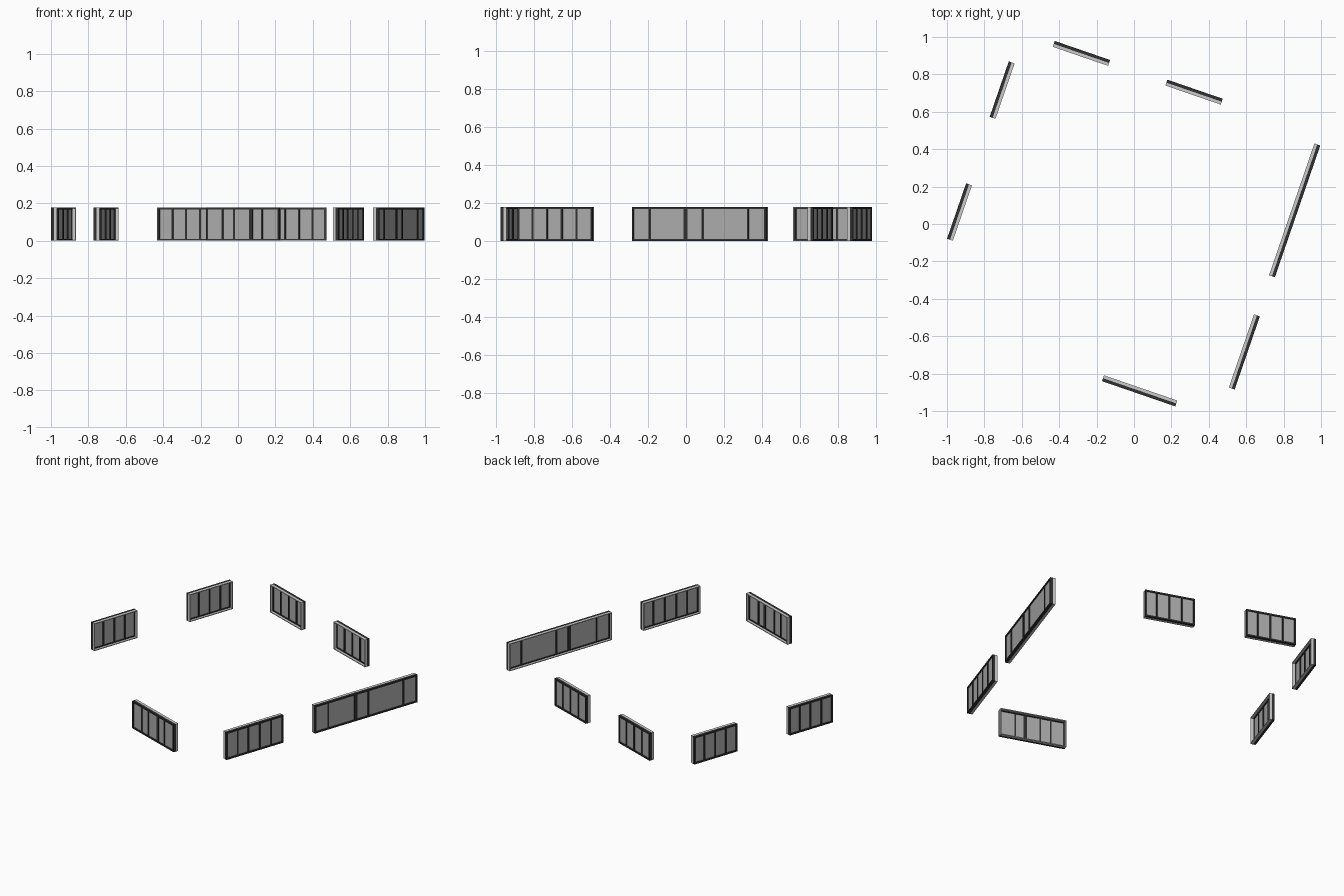
import bpy, bmesh
from math import radians
from mathutils import Matrix, Vector

if "Cube" in bpy.data.objects:
    bpy.data.objects.remove(bpy.data.objects["Cube"])

H = 0.178        # window height
T = 0.033        # total depth
BORDER = 0.010   # dark frame width
LINING = 0.005   # inner casing width
TILT = -19       # the whole plan is turned about z


def material(name, rgb):
    m = bpy.data.materials.new(name)
    m.diffuse_color = (*rgb, 1)
    m.use_nodes = True
    m.node_tree.nodes["Principled BSDF"].inputs["Base Color"].default_value = m.diffuse_color
    return m


DARK = material("dark_frame", (0.03, 0.03, 0.03))
GLASS = material("grey_glass", (0.40, 0.41, 0.40))


def finish(name, bm, xf, mat=None):
    me = bpy.data.meshes.new(name)
    bm.to_mesh(me)
    bm.free()
    ob = bpy.data.objects.new(name, me)
    ob.matrix_world = xf
    bpy.context.collection.objects.link(ob)
    if mat:
        me.materials.append(mat)


def box(bm, x0, x1, y0, y1, z0, z1):
    m = Matrix.Translation(((x0 + x1) / 2, (y0 + y1) / 2, (z0 + z1) / 2))
    m = m @ Matrix.Diagonal((x1 - x0, y1 - y0, z1 - z0, 1))
    bmesh.ops.create_cube(bm, size=1, matrix=m)


def ring(bm, length, border, y0, y1):
    # closed rectangular frame with an open middle
    def loop(d, y):
        a = length / 2 - d
        return [bm.verts.new(p) for p in
                ((-a, y, d), (a, y, d), (a, y, H - d), (-a, y, H - d))]
    loops = [loop(0, y0), loop(0, y1), loop(border, y1), loop(border, y0)]
    for i in range(4):
        a, b = loops[i], loops[(i + 1) % 4]
        for j in range(4):
            k = (j + 1) % 4
            bm.faces.new((a[j], a[k], b[k], b[j]))
    bmesh.ops.recalc_face_normals(bm, faces=bm.faces[:])


def window(name, cx, cy, angle, length, bars):
    # local -y is the outside, bars are (fraction along length, width)
    xf = Matrix.Translation((cx, cy, 0)) @ Matrix.Rotation(radians(angle + TILT), 4, 'Z')
    # outer dark frame with upright bars
    bm = bmesh.new()
    ring(bm, length, BORDER, -T / 2, 0)
    for f, w in bars:
        x = (f - 0.5) * length
        box(bm, x - w / 2, x + w / 2, -T / 2 + 0.001, -0.001, BORDER, H - BORDER)
    finish(name + "_frame", bm, xf, DARK)
    # inner grey casing
    bm = bmesh.new()
    ring(bm, length, LINING, 0, T / 2)
    finish(name + "_casing", bm, xf)
    # glass panes
    bm = bmesh.new()
    edges = [-length / 2 + BORDER]
    for f, w in bars:
        x = (f - 0.5) * length
        edges += [x - w / 2, x + w / 2]
    edges.append(length / 2 - BORDER)
    for a, b in zip(edges[::2], edges[1::2]):
        box(bm, a, b, -0.011, -0.006, BORDER, H - BORDER)
    finish(name + "_glass", bm, xf, GLASS)


N, W = 0.010, 0.020   # narrow and wide bars
small = [(0.24, N), (0.49, N), (0.74, N)]

window("front_window", 0.03, -0.892, 0, 0.414,
       [(0.22, N), (0.38, N), (0.61, W), (0.76, N)])
window("right_window", 0.59, -0.684, 90, 0.414,
       [(0.20, N), (0.39, N), (0.59, N), (0.79, N)])
window("long_right_window", 0.859, 0.073, 90, 0.745,
       [(0.13, N), (0.40, W), (0.525, N), (0.865, N)])
window("back_window_a", 0.321, 0.705, 180, 0.313, small)
window("back_window_b", -0.281, 0.912, 180, 0.313, small)
window("left_window_a", -0.705, 0.716, 270, 0.313, small)
window("left_window_b", -0.933, 0.064, 270, 0.313, small)
